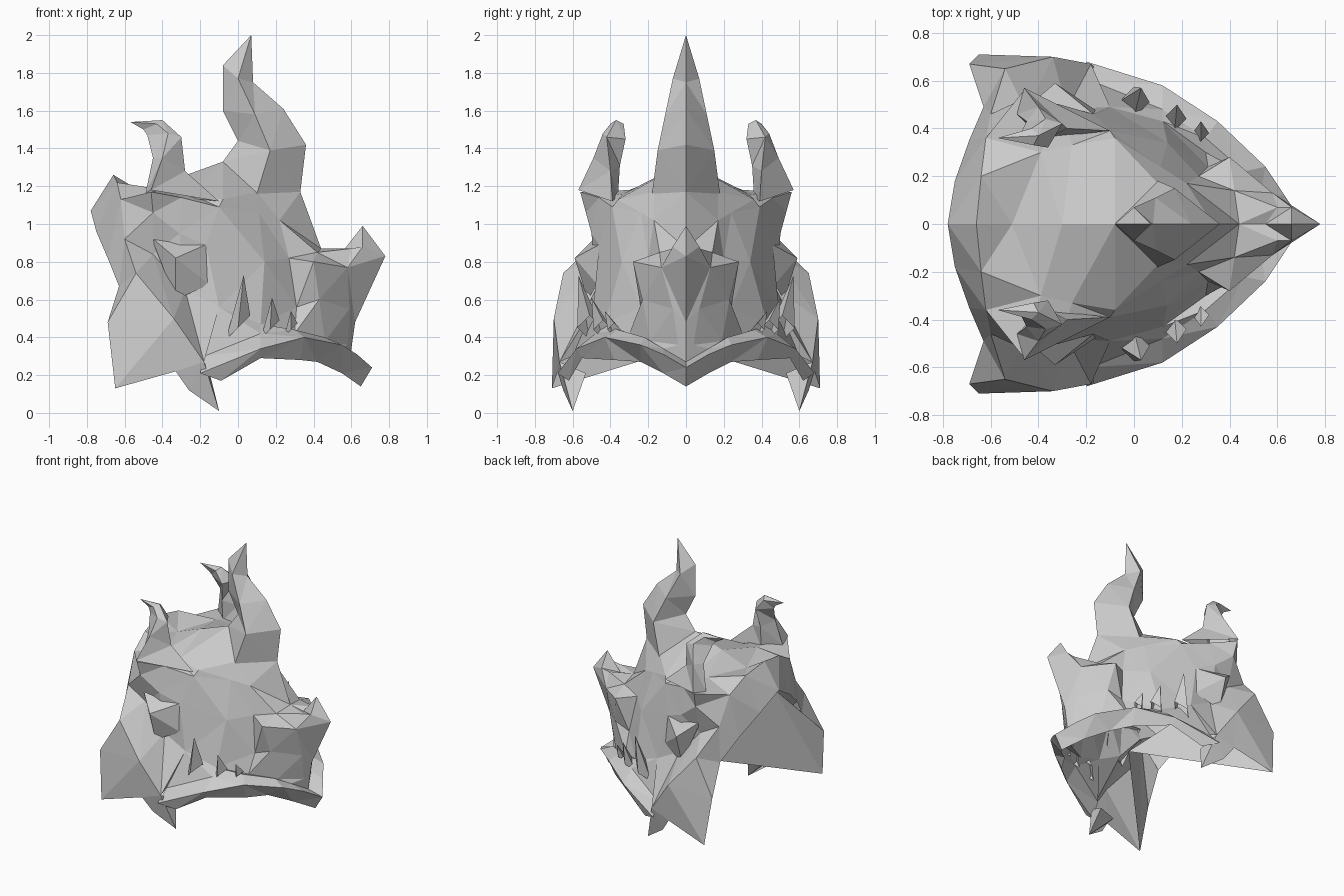
import bpy
import bmesh
from mathutils import Vector

# Remove the default object only
default_cube = bpy.data.objects.get("Cube")
if default_cube:
    bpy.data.objects.remove(default_cube, do_unlink=True)

# One plain grey for everything
grey = bpy.data.materials.new("plain_grey")
grey.use_nodes = True
grey.diffuse_color = (.6, .6, .6, 1)
shader = grey.node_tree.nodes["Principled BSDF"]
shader.inputs["Base Color"].default_value = grey.diffuse_color
shader.inputs["Roughness"].default_value = .8


def loft(name, rows, closed=False):
    """Join rows of points with flat faces and mirror the half across y."""
    bm = bmesh.new()
    grid = []
    for row in rows:
        line = [bm.verts.new(point) for point in row]
        grid.append(line + line[:1] if closed else line)
    for low, high in zip(grid, grid[1:]):
        for i in range(len(low) - 1):
            bm.faces.new((low[i], low[i + 1], high[i + 1], high[i]))
    bmesh.ops.remove_doubles(bm, verts=bm.verts[:], dist=.001)
    bmesh.ops.triangulate(bm, faces=bm.faces[:], quad_method='SHORT_EDGE')
    bmesh.ops.recalc_face_normals(bm, faces=bm.faces[:])
    mesh = bpy.data.meshes.new(name)
    bm.to_mesh(mesh)
    bm.free()
    mesh.materials.append(grey)
    part = bpy.data.objects.new(name, mesh)
    bpy.context.collection.objects.link(part)
    mirror = part.modifiers.new("both_sides", 'MIRROR')
    mirror.use_axis = (False, True, False)
    mirror.merge_threshold = .001
    return part


def spike(name, ring, tip):
    """Pointed part: a ring of base points drawn to one tip."""
    return loft(name, [ring, [tip] * len(ring)], closed=True)


def tooth(name, base, tip, width):
    """Four sided tooth standing on the jaw."""
    base = Vector(base)
    across, out = Vector((width, 0, width)), Vector((0, width, 0))
    ring = [base - across, base - out, base + across, base + out]
    return spike(name, ring, tip)


# Rear hood: crest line running down into the cheek, and its outer rim
crest = [
    (-.66, 0, 1.26), (-.64, .2, 1.22), (-.62, .36, 1.13), (-.6, .46, .92),
    (-.54, .65, .74),
]
cheek_front = [(-.34, .7, .5), (-.18, .67, .27), (-.1, .6, .01)]
hood_rim = [
    (-.78, 0, 1.07), (-.75, .18, .96), (-.69, .35, .82), (-.63, .49, .67),
    (-.69, .67, .48), (-.65, .71, .13), (-.33, .68, .22), (-.26, .65, .12),
]
loft("rear_hood", [crest + cheek_front, hood_rim])

# Inner wall of the hood, running from the rim to the middle of the jaw
throat = (.05, 0, .35)
loft("inner_wall", [hood_rim[3:6] + [throat], [(-.43, .44, .82)] * 4])

# Thick downward point at the foot of each cheek
spike("cheek_point", [
    cheek_front[1], (-.15, .53, .21), (-.32, .6, .22), hood_rim[6],
], cheek_front[2])

# Skull: cross-sections from the hood to the snout, each from ridge to lip
crown = [
    (-.51, 0, 1.17), (-.39, .3, 1.18), (-.46, .56, 1.17),
    (-.45, .53, 1.06), (-.45, .47, .84),
]
brow = [
    (-.3, 0, 1.25), (-.26, .33, 1.16), (-.3, .46, 1.14),
    (-.31, .5, .95), (-.28, .48, .65),
]
temple = [
    (-.08, 0, 1.33), (-.08, .36, 1.13), (-.1, .39, 1.09),
    (-.17, .46, .89), (-.1, .49, .56),
]
forehead = [
    (.15, 0, 1.25), (.1, .17, 1.17), (.11, .24, 1.06),
    (.14, .34, .8), (.12, .43, .47),
]
muzzle = [
    (.33, 0, 1.17), (.22, .17, 1.02), (.27, .2, .82),
    (.31, .24, .56), (.3, .3, .42),
]
nostril = [
    (.44, 0, .87), (.42, .14, .85), (.4, .28, .8),
    (.43, .23, .6), (.46, .19, .38),
]
snout = [
    (.55, 0, .85), (.6, .07, .87), (.58, .13, .77),
    (.59, .07, .55), (.58, .04, .36),
]
beak = [
    (.66, 0, .99), (.66, .07, .88), (.78, 0, .83),
    (.62, 0, .48), (.6, 0, .34),
]
nose_ridge = beak[:1] * 2 + beak[2:]
sections = [
    crest, crown, brow, temple, forehead, muzzle, nostril, snout, beak,
]
loft("skull", sections + [nose_ridge])

# Lower jaw: inner ledge, outer edge and underside edge
ledge = [
    (.59, 0, .27), (.53, .12, .34), (.46, .22, .4), (.3, .36, .44),
    (.12, .48, .42), (-.18, .6, .3),
]
jaw_edge = [
    (.71, 0, .24), (.63, .12, .31), (.55, .24, .36), (.35, .43, .4),
    (.12, .58, .34), (-.2, .68, .21),
]
jaw_under = [
    (.65, 0, .14), (.55, .12, .21), (.42, .24, .27), (.33, .38, .28),
    (.12, .55, .29), (-.09, .62, .17),
]
loft("lower_jaw", [ledge, jaw_edge, jaw_under])

# Side walls filling from the lip to the cheek and jaw ledge
lip = [section[-1] for section in sections]
wall_foot = crest[-1:] + cheek_front[:2] + ledge[::-1]
loft("side_wall", [lip, wall_foot])

# Tall centre horn, given as front, side and back points
loft("centre_horn", [
    [(.33, 0, 1.17), (.1, .18, 1.16), (-.08, 0, 1.33)],
    [(.36, 0, 1.42), (.17, .15, 1.39), (0, 0, 1.44)],
    [(.24, 0, 1.61), (.09, .11, 1.58), (-.08, 0, 1.6)],
    [(.08, 0, 1.75), (0, .07, 1.77), (-.08, 0, 1.84)],
    [(.07, 0, 2)] * 3,
])

# Curled side horns
loft("side_horn", [
    [(-.1, .39, 1.12), (-.46, .57, 1.18), (-.49, .46, 1.16), (-.38, .36, 1.15)],
    [(-.28, .4, 1.28), (-.4, .49, 1.35), (-.45, .43, 1.35), (-.38, .35, 1.31)],
    [(-.3, .42, 1.46), (-.37, .44, 1.48), (-.48, .37, 1.47), (-.36, .32, 1.45)],
    [(-.4, .37, 1.55), (-.43, .4, 1.53), (-.5, .36, 1.5), (-.42, .33, 1.53)],
    [(-.57, .36, 1.54)] * 4,
], closed=True)

# Spiked brow over the mouth corner
spike("brow_spike", [
    (-.46, .48, .93), (-.17, .46, .89), (-.15, .47, .68), (-.33, .52, .6),
], (-.33, .59, .82))

# Teeth rising from the jaw, shrinking toward the snout
tooth("rear_tooth", (0, .51, .45), (.03, .57, .73), .065)
tooth("middle_tooth", (.17, .44, .44), (.18, .5, .61), .05)
tooth("front_tooth", (.28, .38, .44), (.28, .43, .54), .035)
